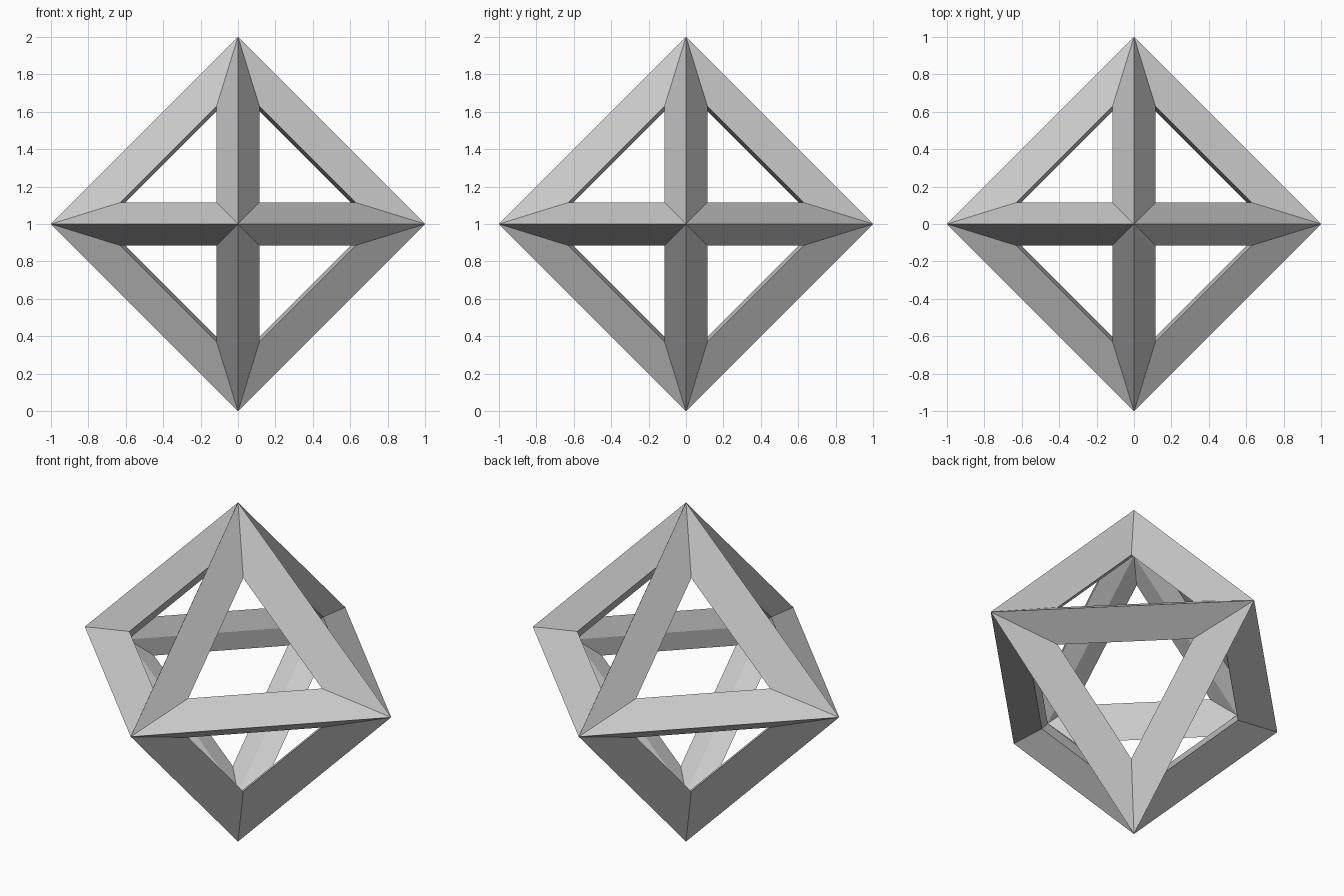
import bpy, bmesh
from itertools import product
from mathutils import Vector

if "Cube" in bpy.data.objects:
    bpy.data.objects.remove(bpy.data.objects["Cube"])

OFFSET = 0.141            # half depth of each strut along the vertex direction
R = 1 - OFFSET            # radius of the octahedron the struts follow
INSET = 0.115             # inset of the opening corners in each face

bm = bmesh.new()
cache = {}


def vert(co):
    key = tuple(round(c, 4) for c in co)
    if key not in cache:
        cache[key] = bm.verts.new(co)
    return cache[key]


# each octant holds one triangular opening bordered by three struts
for signs in product((-1, 1), repeat=3):
    axes = [Vector([signs[i] if k == i else 0 for k in range(3)]) for i in range(3)]
    corners = [a * (R - 3 * INSET) + Vector(signs) * INSET for a in axes]
    for i in range(3):
        j = (i + 1) % 3
        # outer and inner bevel of the strut
        for radius in (1, R - OFFSET):
            bm.faces.new([vert(axes[i] * radius), vert(axes[j] * radius),
                          vert(corners[j]), vert(corners[i])])

bmesh.ops.recalc_face_normals(bm, faces=bm.faces)
mesh = bpy.data.meshes.new("octahedron_frame")
bm.to_mesh(mesh)
bm.free()
frame = bpy.data.objects.new("octahedron_frame", mesh)
frame.location.z = 1
bpy.context.collection.objects.link(frame)
